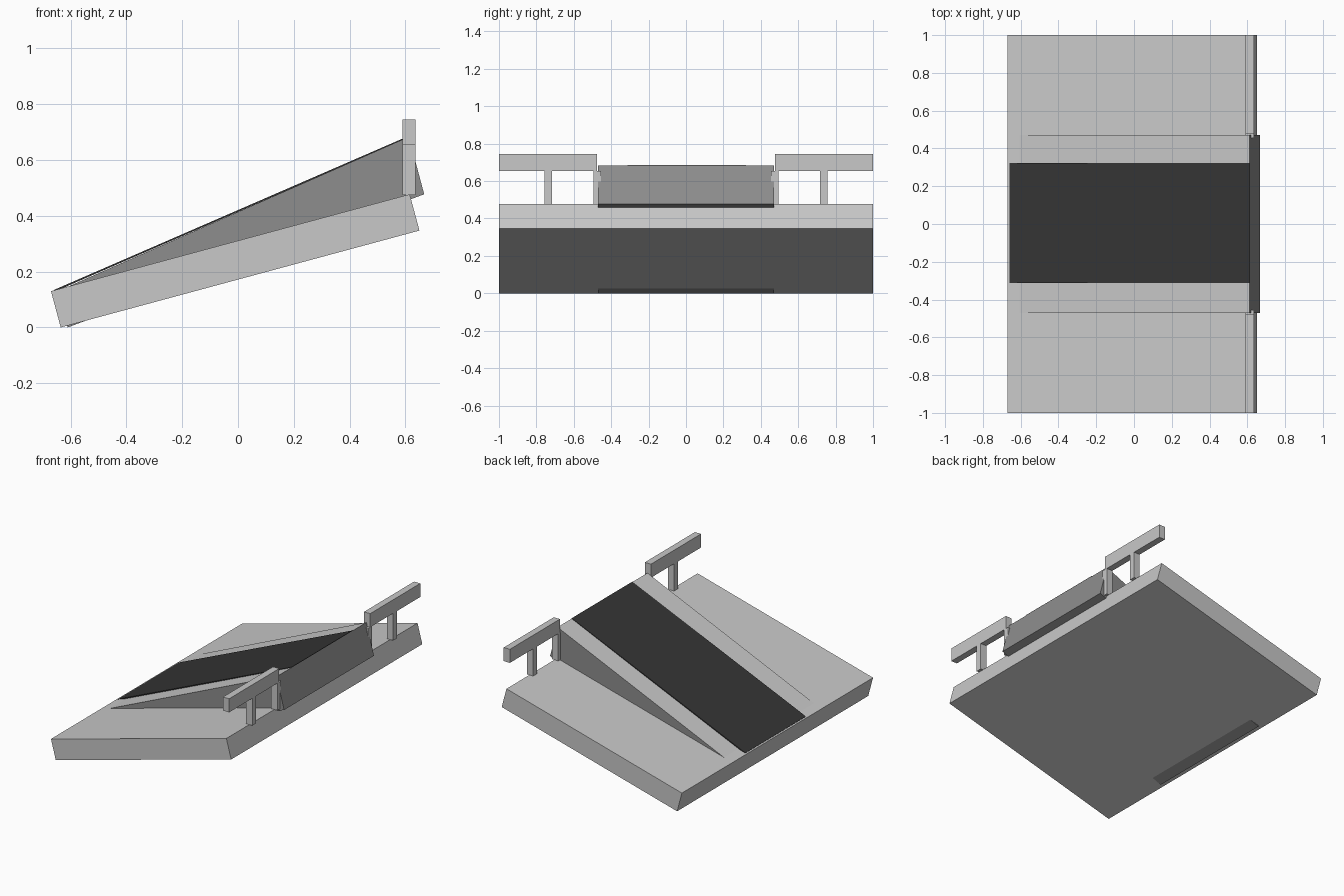
import bpy, bmesh

if "Cube" in bpy.data.objects:
    bpy.data.objects.remove(bpy.data.objects["Cube"])


def material(name, grey):
    m = bpy.data.materials.new(name)
    m.diffuse_color = (grey, grey, grey, 1)
    m.use_nodes = True
    m.node_tree.nodes["Principled BSDF"].inputs["Base Color"].default_value = m.diffuse_color
    return m


LIGHT = material("light grey", 0.58)
MID = material("mid grey", 0.27)
DARK = material("charcoal", 0.035)


def extrude_profile(name, profile, y0, y1, mats):
    """Extrude an xz outline along y; upward faces use the last material."""
    bm = bmesh.new()
    near = [bm.verts.new((x, y0, z)) for x, z in profile]
    far = [bm.verts.new((x, y1, z)) for x, z in profile]
    bm.faces.new(near)
    bm.faces.new(far[::-1])
    n = len(profile)
    for i in range(n):
        j = (i + 1) % n
        bm.faces.new((near[j], near[i], far[i], far[j]))
    bmesh.ops.recalc_face_normals(bm, faces=bm.faces)
    for f in bm.faces:
        if f.normal.z > 0.8:
            f.material_index = len(mats) - 1
    mesh = bpy.data.meshes.new(name)
    bm.to_mesh(mesh)
    bm.free()
    for m in mats:
        mesh.materials.append(m)
    ob = bpy.data.objects.new(name, mesh)
    bpy.context.collection.objects.link(ob)
    return ob


def box(name, x0, x1, y0, y1, z0, z1):
    outline = [(x0, z0), (x1, z0), (x1, z1), (x0, z1)]
    return extrude_profile(name, outline, y0, y1, [LIGHT])


# Tilted base slab
extrude_profile("base_slab", [(-0.67, 0.13), (-0.635, 0.0), (0.65, 0.347), (0.615, 0.477)],
                -1, 1, [LIGHT])

# Steeper centre ramp: mid grey body with a light top
extrude_profile("ramp", [(-0.657, 0.125), (-0.61, 0.0), (0.667, 0.477), (0.612, 0.683)],
                -0.47, 0.47, [MID, LIGHT])

# Dark running strip, a thin plate lying on the ramp
extrude_profile("ramp_strip", [(-0.66, 0.127), (0.612, 0.681), (0.612, 0.686), (-0.66, 0.134)],
                -0.312, 0.322, [DARK])

# Railings either side of the ramp's high end
for side, label in ((-1, "front"), (1, "back")):
    a, b = sorted((side * 0.476, side * 1.0))
    box(label + "_rail", 0.59, 0.635, a, b, 0.655, 0.745)
    for k, y in enumerate((0.475, 0.737)):
        c = side * y
        box(f"{label}_rail_post_{k + 1}", 0.59, 0.635, c - 0.02, c + 0.02, 0.477 - 0.002, 0.655)
